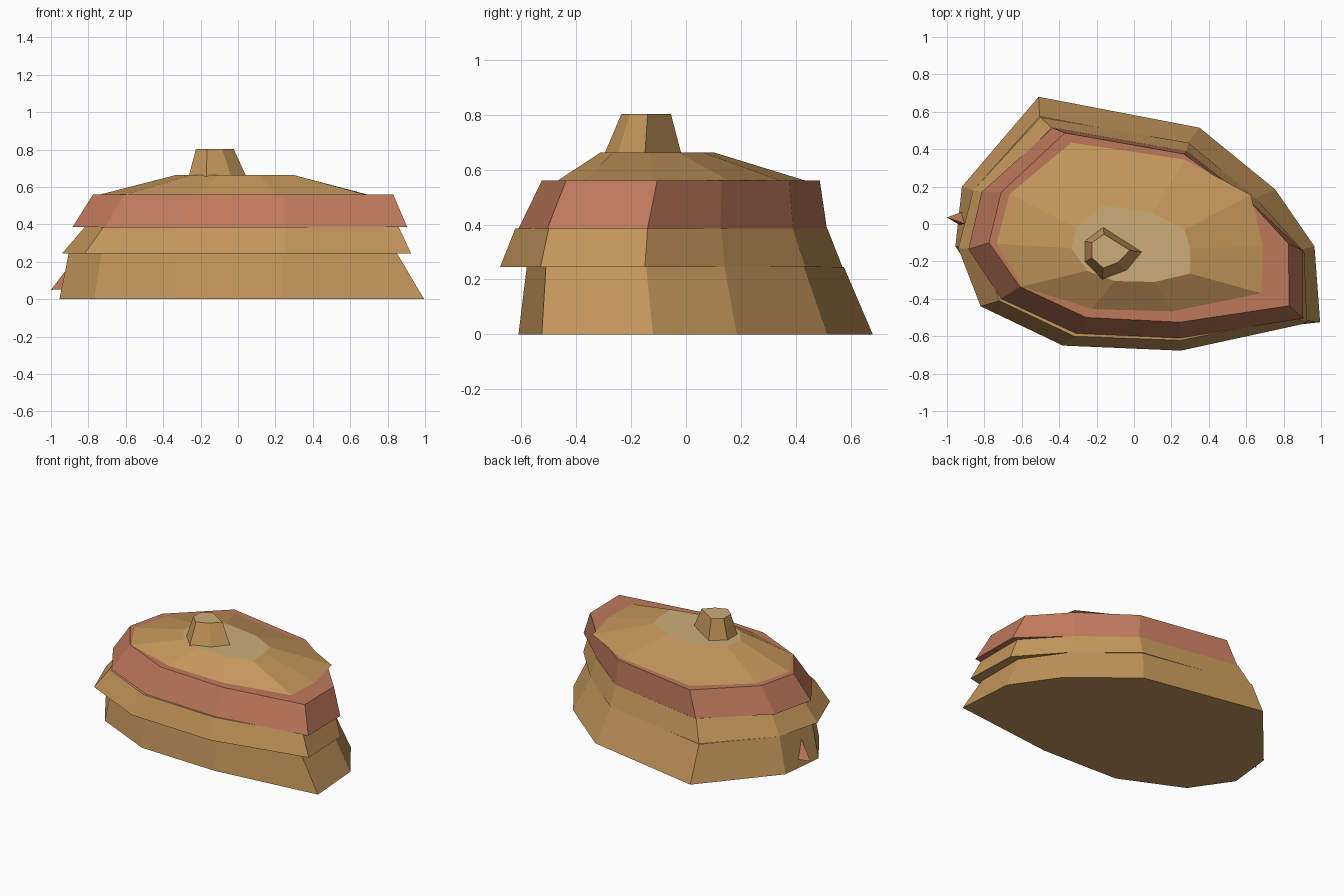
import bpy
import bmesh


def make_mat(name, rgb):
    m = bpy.data.materials.new(name)
    m.diffuse_color = (*rgb, 1.0)
    return m


tan = make_mat("sand tan", (0.56, 0.31, 0.105))
red = make_mat("terracotta red", (0.52, 0.19, 0.105))
pale = make_mat("pale sand", (0.60, 0.42, 0.185))


def finish(bm, name, mats):
    bmesh.ops.recalc_face_normals(bm, faces=bm.faces)
    mesh = bpy.data.meshes.new(name)
    bm.to_mesh(mesh)
    bm.free()
    for m in mats:
        mesh.materials.append(m)
    obj = bpy.data.objects.new(name, mesh)
    bpy.context.collection.objects.link(obj)
    return obj


def layer(name, bottom, z0, top, z1, side, cap=None):
    """Closed slab lofted between two outlines; the top may have its own colour."""
    bm = bmesh.new()
    lo = [bm.verts.new((x, y, z0)) for x, y in bottom]
    hi = [bm.verts.new((x, y, z1)) for x, y in top]
    n = len(lo)
    for i in range(n):
        j = (i + 1) % n
        bm.faces.new((lo[i], lo[j], hi[j], hi[i]))
    bm.faces.new(lo[::-1])
    lid = bm.faces.new(hi)
    if cap:
        lid.material_index = 1
    return finish(bm, name, [side, cap] if cap else [side])


# Outlines run counter-clockwise from the front right corner
layer("base_layer",
      [(.995, -.525), (.965, -.12), (.755, .185), (.35, .515), (-.51, .68),
       (-.92, .2), (-.955, -.12), (-.77, -.39), (-.34, -.59), (.24, -.61)], 0,
      [(.85, -.51), (.85, -.145), (.65, .14), (.285, .43), (-.505, .575),
       (-.86, .18), (-.905, -.12), (-.73, -.37), (-.33, -.56), (.24, -.58)], .245, tan)

layer("middle_layer",
      [(.925, -.53), (.91, -.15), (.65, .14), (.29, .435), (-.5, .57),
       (-.86, .18), (-.94, -.13), (-.82, -.44), (-.38, -.65), (.25, -.677)], .245,
      [(.86, -.5), (.86, -.14), (.61, .13), (.28, .39), (-.44, .515),
       (-.79, .17), (-.82, -.13), (-.72, -.41), (-.32, -.6), (.25, -.622)], .385, tan)

layer("red_layer",
      [(.905, -.505), (.9, -.14), (.61, .125), (.28, .39), (-.435, .513),
       (-.815, .17), (-.885, -.135), (-.71, -.4), (-.31, -.585), (.245, -.61)], .385,
      [(.83, -.437), (.825, -.105), (.61, .13), (.265, .375), (-.37, .487),
       (-.71, .17), (-.775, -.1), (-.61, -.335), (-.255, -.5), (.245, -.525)], .56, red)

layer("sloped_cap",
      [(.68, -.37), (.69, -.12), (.625, .155), (.27, .345), (-.335, .435),
       (-.665, .16), (-.735, -.105), (-.6, -.335), (-.225, -.455), (.205, -.467)], .56,
      [(.3, -.265), (.3, -.13), (.27, -.03), (.1, .06), (-.165, .1),
       (-.31, -.02), (-.335, -.13), (-.25, -.25), (-.105, -.305), (.11, -.31)],
      .663, tan, pale)

# Small off-centre knob
layer("knob",
      [(-.035, -.25), (.047, -.15), (-.165, -.015), (-.265, -.09),
       (-.265, -.205), (-.17, -.3)], .65,
      [(-.085, -.205), (-.023, -.14), (-.16, -.055), (-.225, -.1),
       (-.225, -.18), (-.165, -.235)], .803, tan, pale)

# Red shard poking out of the left side
bm = bmesh.new()
tip, back, front, peak = [bm.verts.new(p) for p in (
    (-1, .035, .05), (-.89, .075, .055), (-.89, -.03, .055), (-.9, .0, .18))]
for f in ((tip, back, front), (tip, peak, back), (tip, front, peak), (back, peak, front)):
    bm.faces.new(f)
finish(bm, "side_shard", [red])
